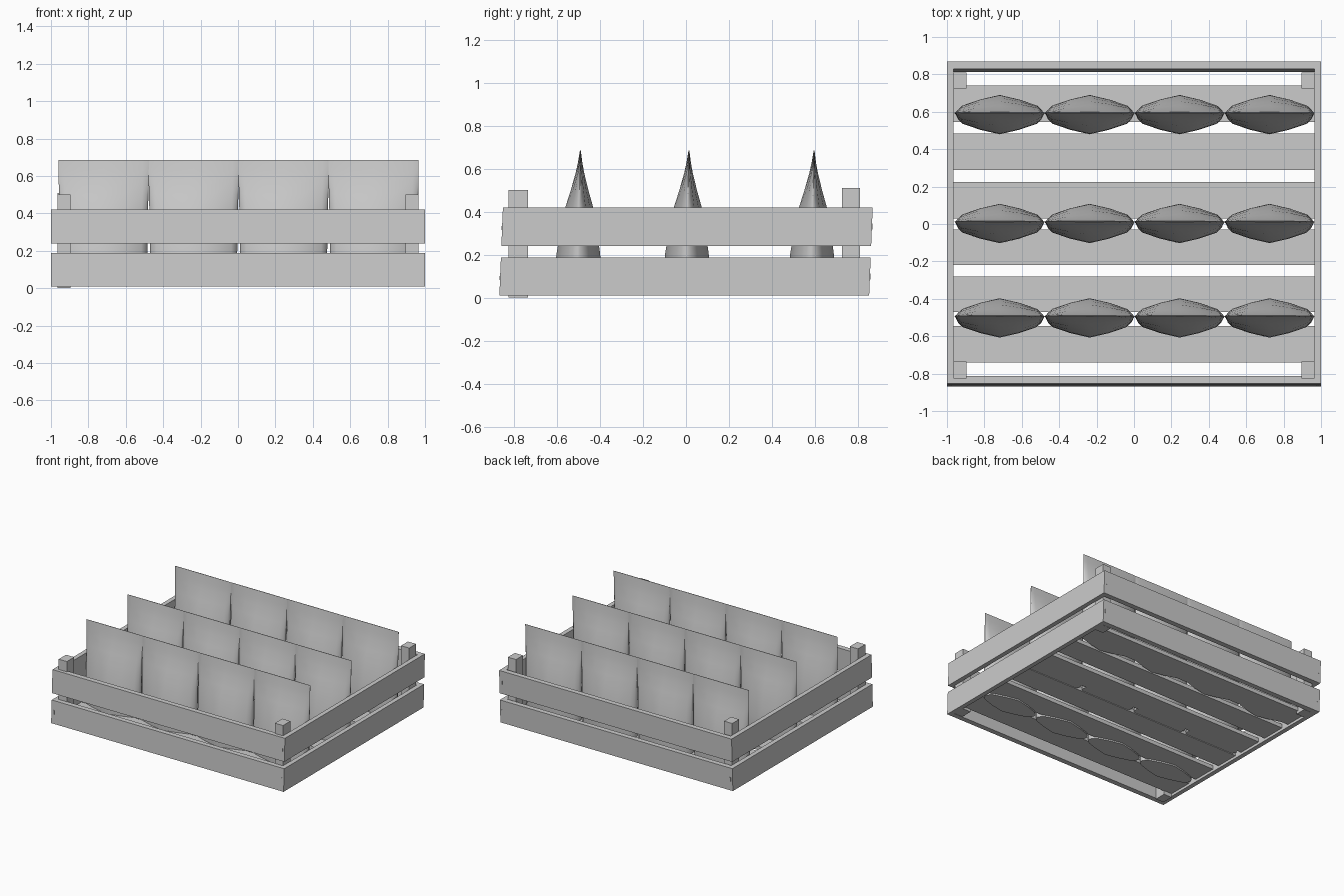
import bpy
import bmesh

cube = bpy.data.objects.get("Cube")
if cube:
    bpy.data.objects.remove(cube, do_unlink=True)

GREY = (0.6, 0.6, 0.6, 1)
grey = bpy.data.materials.new("plain_grey")
grey.use_nodes = True
grey.diffuse_color = GREY
grey.node_tree.nodes["Principled BSDF"].inputs["Base Color"].default_value = GREY

LEAN = 0.04  # the crate leans slightly backwards


def finish(name, bm):
    bmesh.ops.recalc_face_normals(bm, faces=bm.faces)
    mesh = bpy.data.meshes.new(name)
    bm.to_mesh(mesh)
    bm.free()
    mesh.materials.append(grey)
    obj = bpy.data.objects.new(name, mesh)
    bpy.context.collection.objects.link(obj)
    return obj


def box(name, xs, ys, zs, lean=LEAN):
    bm = bmesh.new()
    bmesh.ops.create_cube(bm, size=1)
    for v in bm.verts:
        x, y, z = (r[0] if c < 0 else r[1] for c, r in zip(v.co, (xs, ys, zs)))
        v.co = (x, y + lean * (z - 0.21), z)
    return finish(name, bm)


# Two tiers of boards; front and back boards cover the ends of the side boards
for tier, zs in (("lower", (0.01, 0.187)), ("upper", (0.24, 0.42))):
    mid = sum(zs) / 2
    for side, s in (("front", -1), ("back", 1)):
        box(f"{tier}_{side}_board", (-1, 1), sorted((s * 0.82, s * 0.86)), zs)
        # Nail heads
        for x in (-0.98, 0.98):
            box(f"{tier}_{side}_nail", (x - 0.005, x + 0.005),
                sorted((s * 0.858, s * 0.862)), (mid - 0.015, mid + 0.015))
    for side, s in (("right", -1), ("left", 1)):
        box(f"{tier}_{side}_board", sorted((s * 0.965, s)), (-0.82, 0.82), zs)

# Corner posts
for side, s, foot in (("right", -1, 0), ("left", 1, 0.01)):
    xs = sorted((s * 0.895, s * 0.965))
    box(f"front_{side}_post", xs, (-0.825, -0.735), (foot, 0.5), 0)
    box(f"back_{side}_post", xs, (0.725, 0.81), (0.01, 0.51), 0)

# Floor slats, set just above the lower edge of the boards
for y0, y1 in ((-0.74, -0.545), (-0.47, -0.28), (-0.22, -0.03),
               (0.03, 0.225), (0.29, 0.483), (0.545, 0.74)):
    box("floor_slat", (-0.965, 0.965), (y0, y1), (0.03, 0.06), 0)

# Pouches: height, half width, half thickness from foot to top seam
RINGS = ((0.035, 0.226, 0.096), (0.08, 0.23, 0.104), (0.14, 0.232, 0.105),
         (0.2, 0.233, 0.102), (0.3, 0.235, 0.087), (0.42, 0.237, 0.065),
         (0.5, 0.239, 0.041), (0.58, 0.241, 0.02), (0.63, 0.241, 0.01),
         (0.685, 0.241, 0.002))
# Blunt-ended lens: position along the pouch and share of its thickness
LENS = ((-1, 0.04), (-0.96, 0.24), (-0.86, 0.46), (-0.45, 0.77), (0, 1),
        (0.45, 0.77), (0.86, 0.46), (0.96, 0.24), (1, 0.04))
OUTLINE = [(u, -t) for u, t in LENS] + [(u, t) for u, t in reversed(LENS)]


def pouch(cx, cy, foot_drop):
    bm = bmesh.new()
    loops = []
    for i, (z, w, t) in enumerate(RINGS):
        drop = foot_drop if i == 0 else 0
        y = cy + LEAN / 2 * (z - 0.5)
        loops.append([bm.verts.new((cx + u * w, y + v * t, z - drop)) for u, v in OUTLINE])
    n = len(OUTLINE)
    for low, high in zip(loops, loops[1:]):
        for i in range(n):
            j = (i + 1) % n
            bm.faces.new((low[i], low[j], high[j], high[i]))
    bm.faces.new(loops[0])
    bm.faces.new(loops[-1])
    obj = finish("pouch", bm)
    bpy.ops.object.select_all(action="DESELECT")
    obj.select_set(True)
    bpy.context.view_layer.objects.active = obj
    bpy.ops.object.shade_smooth_by_angle(angle=0.8)


# Three rows of four pouches joined at their upper edges; the front row pokes through
for cy, drop in ((-0.495, 0.015), (0.01, 0), (0.592, 0)):
    for k in range(4):
        pouch(-0.718 + 0.481 * k, cy, drop)
